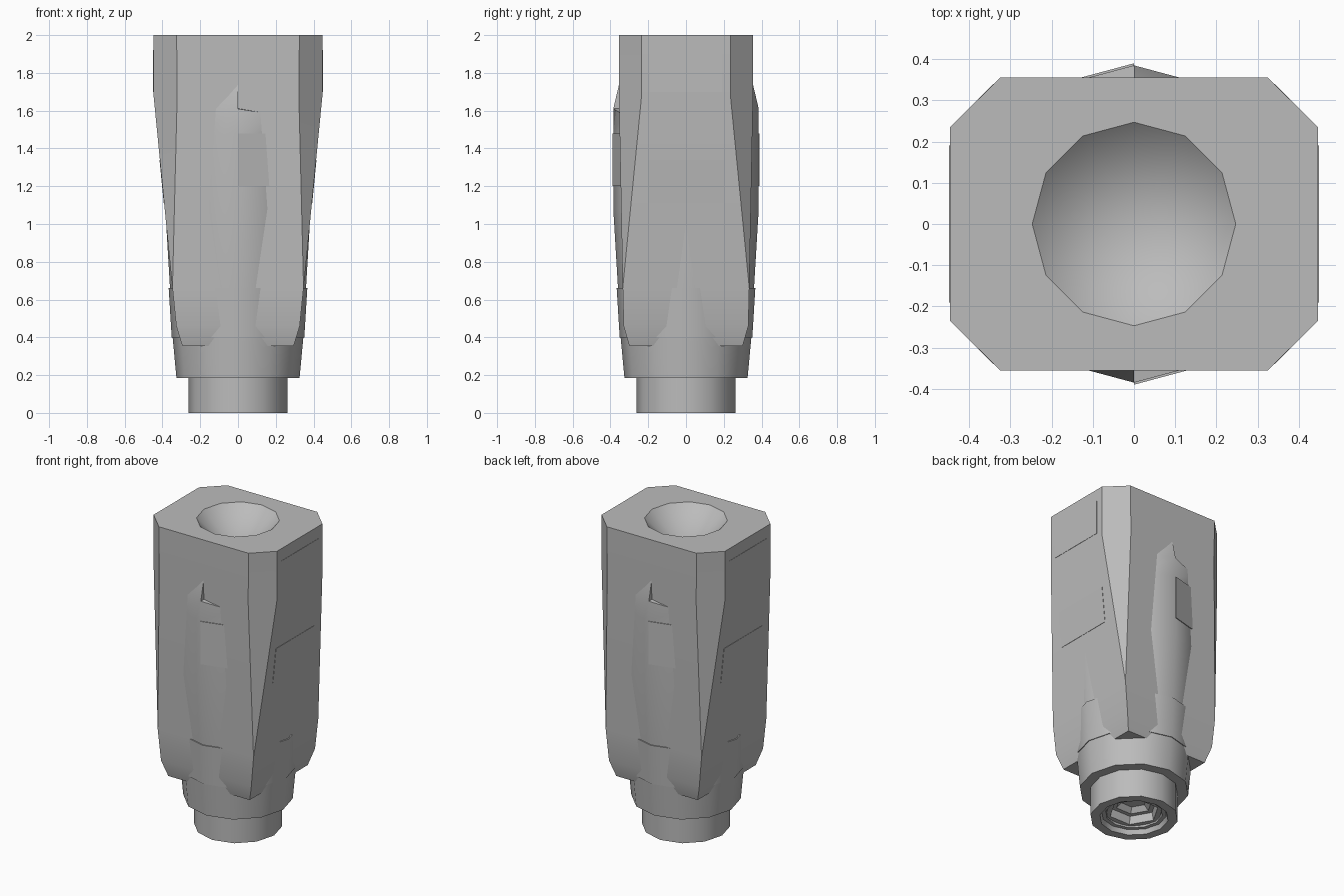
import bpy, bmesh
from math import sin, cos, radians

if "Cube" in bpy.data.objects:
    bpy.data.objects.remove(bpy.data.objects["Cube"])

grey = bpy.data.materials.new("plain grey")
grey.use_nodes = True
colour = (0.5, 0.5, 0.5, 1)
grey.diffuse_color = colour
grey.node_tree.nodes["Principled BSDF"].inputs["Base Color"].default_value = colour


def finish(bm, name, smooth=0):
    bmesh.ops.remove_doubles(bm, verts=bm.verts, dist=0.0005)
    bmesh.ops.recalc_face_normals(bm, faces=bm.faces)
    mesh = bpy.data.meshes.new(name)
    bm.to_mesh(mesh)
    bm.free()
    mesh.materials.append(grey)
    ob = bpy.data.objects.new(name, mesh)
    bpy.context.collection.objects.link(ob)
    if smooth:
        bpy.ops.object.select_all(action='DESELECT')
        ob.select_set(True)
        bpy.context.view_layer.objects.active = ob
        bpy.ops.object.shade_smooth_by_angle(angle=radians(smooth))
    return ob


def polar(r, step, z):
    a = radians(30 * step)
    return (r * cos(a), r * sin(a), z)


def ring(bm, r, z):
    return [bm.verts.new(polar(r, i, z)) for i in range(12)]


def bridge(bm, low, high):
    n = len(low)
    return [bm.faces.new((low[i], low[(i + 1) % n], high[(i + 1) % n], high[i]))
            for i in range(n)]


def lathe(bm, profile):
    rings = [ring(bm, r, z) for r, z in profile]
    for low, high in zip(rings, rings[1:]):
        bridge(bm, low, high)
    return rings


# Octagonal housing: half sizes and the corner cut at each height
bm = bmesh.new()
loops = []
for z, hx, hy, cx, cy in [(0.355, .295, .30, .295, .30), (0.46, .327, .33, .327, .33),
                          (0.66, .347, .335, .347, .335), (1.68, .447, .355, .322, .235),
                          (2.0, .447, .355, .325, .235)]:
    pts = [(hx, -cy), (hx, cy), (cx, hy), (-cx, hy),
           (-hx, cy), (-hx, -cy), (-cx, -hy), (cx, -hy)]
    loops.append([bm.verts.new((x, y, z)) for x, y in pts])
for low, high in zip(loops, loops[1:]):
    bridge(bm, low, high)
bm.faces.new(loops[0])

# Countersunk mouth in the top
rim = ring(bm, 0.247, 2.0)
apex = bm.verts.new((0, 0, 1.77))
for i in range(12):
    bm.faces.new((rim[i], rim[(i + 1) % 12], apex)).smooth = True
edges = [bm.edges.get((l[i], l[(i + 1) % len(l)]))
         for l in (rim, loops[-1]) for i in range(len(l))]
bmesh.ops.triangle_fill(bm, edges=edges, use_beauty=True)
finish(bm, "housing", 32)

# Inner barrel that bulges through the front and back faces
bm = bmesh.new()
rings = lathe(bm, [(.36, .66), (.385, 1.08), (.385, 1.48), (.385, 1.61)])
tip = ring(bm, .353, 1.745)
for i in range(12):
    j = (i + 1) % 12
    a, b = rings[-1][i], rings[-1][j]
    if i in (3, 9):
        # One notched sector beside each ridge
        b.co.z = 1.58
        centre = bm.verts.new((0, 0, 1.63))
        bm.faces.new((a, b, centre))
        bm.faces.new((a, tip[i], centre))
    else:
        bm.faces.new((a, b, tip[j], tip[i]))
finish(bm, "inner_barrel", 30)

# Thin flat pad on one side of each bulge
for side, start in (("front", 9), ("back", 3)):
    bm = bmesh.new()
    corners = [(start, 1.2), (start + 1, 1.2), (start + 1, 1.48), (start, 1.48)]
    inner = [bm.verts.new(polar(.382, s, z)) for s, z in corners]
    outer = [bm.verts.new(polar(.390, s, z)) for s, z in corners]
    bridge(bm, inner, outer)
    bm.faces.new(outer)
    bm.faces.new(inner)
    finish(bm, side + "_bulge_pad")

# Raised collar, neck and stepped bore at the base
bm = bmesh.new()
lathe(bm, [(.30, .66), (.367, .66), (.351, .40), (.346, .40), (.326, .185),
           (.262, .185), (.262, 0), (.205, 0), (.195, .03), (.17, .03), (.16, .08)])
finish(bm, "collar_and_neck", 32)

# Six-sided socket inside the neck
bm = bmesh.new()
hexes = [[bm.verts.new(polar(r, 2 * i, z)) for i in range(6)]
         for r, z in [(.185, .04), (.15, .04), (.14, .09), (.11, .09), (.08, .12)]]
for low, high in zip(hexes, hexes[1:]):
    bridge(bm, low, high)
bm.faces.new(hexes[-1])
finish(bm, "socket")


# Shallow plates on the left and right faces
def side_x(z):
    return min(.447, .347 + (z - .66) * .1 / 1.02)


for name, s in (("left", 1), ("right", -1)):
    for label, half, z0, z1 in (("upper", .19, 1.70, 1.92), ("lower", .20, 1.11, 1.34)):
        bm = bmesh.new()
        spots = [(-half, z0), (half, z0), (half, z1), (-half, z1)]
        back, face = [[bm.verts.new((s * (side_x(z) + d), y, z)) for y, z in spots]
                      for d in (-.002, .002)]
        bridge(bm, back, face)
        bm.faces.new(face)
        bm.faces.new(back)
        finish(bm, f"{name}_{label}_plate")
